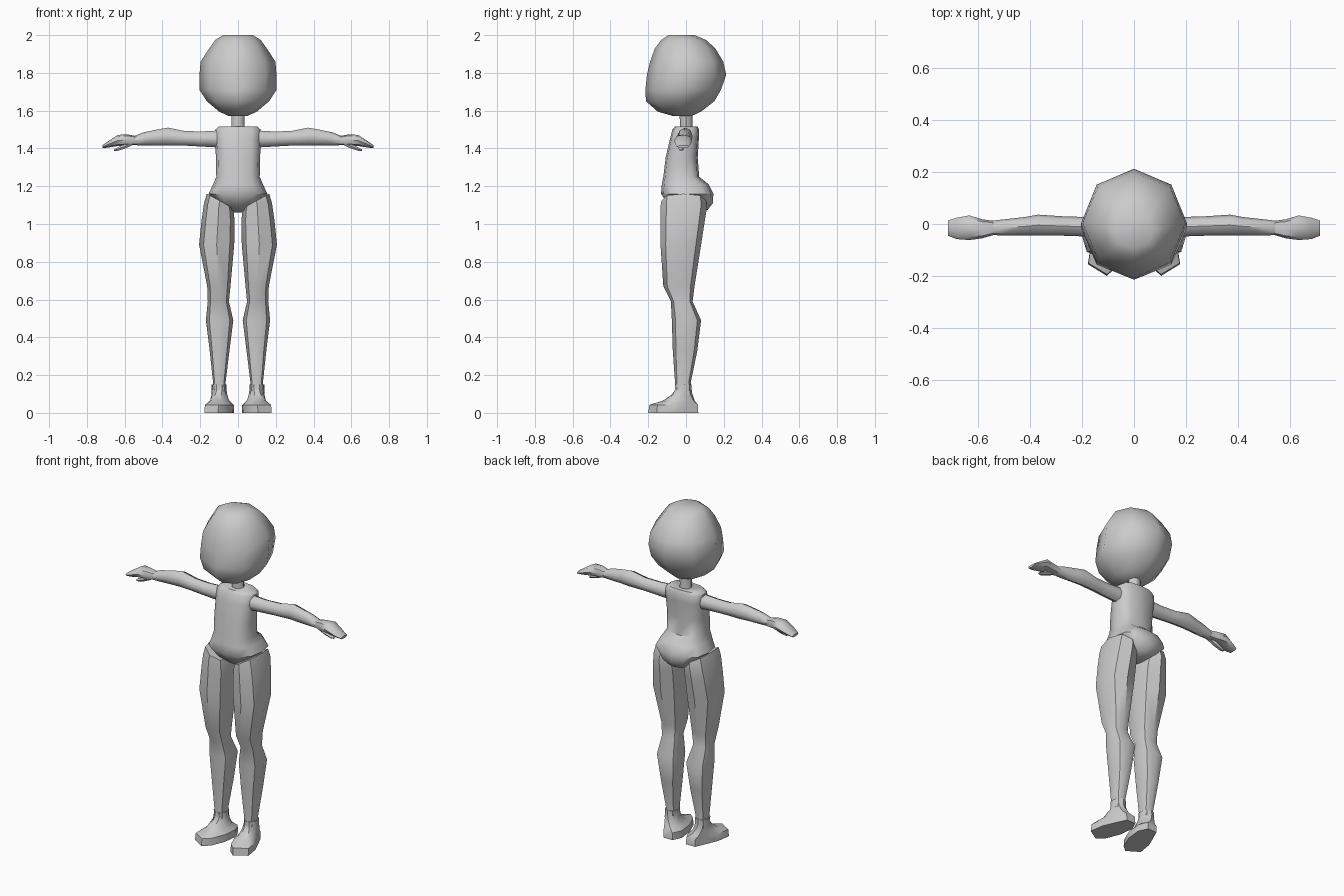
import bpy, bmesh
from math import sin, cos, pi, copysign, radians


def ring(box, n, power):
    """Rounded n-sided outline filling the box (u0, u1, v0, v1)."""
    u0, u1, v0, v1 = box
    pts = []
    for i in range(n):
        c, s = cos(2 * pi * i / n), sin(2 * pi * i / n)
        c = copysign(abs(c) ** power, c) if abs(c) > 1e-6 else 0
        s = copysign(abs(s) ** power, s) if abs(s) > 1e-6 else 0
        pts.append(((u0 + u1) / 2 + c * (u1 - u0) / 2, (v0 + v1) / 2 + s * (v1 - v0) / 2))
    return pts


def skin(name, rings, mirror=False, angle=45):
    """Bridge a list of 3D rings, cap the ends and shade."""
    bm = bmesh.new()
    rows = [[bm.verts.new(p) for p in r] for r in rings]
    n = len(rows[0])
    for a, b in zip(rows, rows[1:]):
        for i in range(n):
            j = (i + 1) % n
            bm.faces.new((a[i], a[j], b[j], b[i]))
    bm.faces.new(rows[0][::-1])
    bm.faces.new(rows[-1])
    bmesh.ops.recalc_face_normals(bm, faces=bm.faces)
    me = bpy.data.meshes.new(name)
    bm.to_mesh(me)
    bm.free()
    ob = bpy.data.objects.new(name, me)
    bpy.context.collection.objects.link(ob)
    if mirror:
        ob.modifiers.new("Mirror", 'MIRROR')
    bpy.ops.object.select_all(action='DESELECT')
    ob.select_set(True)
    bpy.context.view_layer.objects.active = ob
    bpy.ops.object.shade_smooth_by_angle(angle=radians(angle))
    return ob


def upright(name, secs, n=8, power=1.0, **kw):
    """Sections (z, x0, x1, y0, y1)."""
    return skin(name, [[(u, v, s[0]) for u, v in ring(s[1:], n, power)] for s in secs], **kw)


def sideways(name, secs, n=8, power=1.0, **kw):
    """Sections (x, y0, y1, z0, z1)."""
    return skin(name, [[(s[0], u, v) for u, v in ring(s[1:], n, power)] for s in secs], **kw)


def sym(secs):
    return [(z, -r, r, f, b) for z, r, f, b in secs]


# Head
upright("head", sym([
    (1.572, .05, -.07, .03), (1.595, .10, -.15, .08), (1.65, .165, -.212, .15),
    (1.71, .204, -.215, .185), (1.79, .204, -.207, .213), (1.86, .198, -.19, .197),
    (1.93, .152, -.165, .155), (1.975, .12, -.13, .105), (2.0, .078, -.092, .045)]))

# Neck
upright("neck", sym([(1.48, .04, -.035, .04), (1.53, .034, -.032, .034), (1.60, .036, -.035, .036)]))

# Torso and pelvis
upright("torso", sym([
    (1.06, .03, -.01, .08), (1.075, .06, -.06, .115), (1.11, .105, -.10, .142),
    (1.16, .155, -.132, .145), (1.21, .132, -.128, .12), (1.25, .115, -.12, .07),
    (1.35, .117, -.108, .062), (1.45, .121, -.085, .068), (1.50, .12, -.072, .07),
    (1.517, .10, -.058, .06)]), n=12, power=.72)

# Legs, with the top edge sloping down toward the crotch
leg = [(.10, .06, .14, -.06, .03), (.16, .066, .132, -.058, .025), (.33, .045, .15, -.07, .06),
       (.49, .025, .17, -.075, .08), (.59, .048, .16, -.08, .035), (.67, .04, .163, -.12, .045),
       (.89, .02, .206, -.135, .08), (1.02, .018, .193, -.135, .10), (1.09, .024, .18, -.135, .112),
       (1.125, .03, .165, -.13, .105)]
rings = []
for k, s in enumerate(leg):
    slope = {8: .25, 9: .55}.get(k, 0)
    rings.append([(u, v, s[0] + slope * (u - .1)) for u, v in ring(s[1:], 8, .85)])
skin("leg", rings, mirror=True)

# Feet, turned outward
sole = [(.135, 0), (.105, .065), (.045, .065), (.02, .01), (.03, -.08),
        (.065, -.165), (.105, -.2), (.178, -.155), (.165, -.07)]
ankle = [(.10 + .04 * cos(a), -.015 + .045 * sin(a))
         for a in [2 * pi * (i + .2) / 9 for i in range(9)]]
rings = []
for z, t in [(0, 0), (.042, .04), (.065, .55), (.10, .9), (.125, 1.0), (.15, .99)]:
    rings.append([(p[0] + (q[0] - p[0]) * t, p[1] + (q[1] - p[1]) * t, z)
                  for p, q in zip(sole, ankle)])
skin("foot", rings, mirror=True, angle=40)

# Arms and flat hands
sideways("arm", [
    (.10, -.052, .03, 1.405, 1.495), (.19, -.048, .027, 1.41, 1.49), (.28, -.045, .03, 1.415, 1.492),
    (.37, -.045, .036, 1.415, 1.51), (.42, -.045, .027, 1.415, 1.502), (.50, -.045, .018, 1.415, 1.485),
    (.555, -.042, .012, 1.418, 1.463)], mirror=True)
sideways("hand", [
    (.54, -.042, .012, 1.418, 1.466), (.585, -.055, .018, 1.416, 1.474), (.635, -.062, .033, 1.413, 1.472),
    (.685, -.058, .024, 1.405, 1.44), (.718, -.045, .014, 1.401, 1.417)], power=.85, mirror=True)

# Thumbs
sideways("thumb", [
    (.56, -.042, -.008, 1.415, 1.445), (.60, -.042, -.008, 1.397, 1.425),
    (.64, -.038, -.012, 1.385, 1.405), (.657, -.032, -.016, 1.385, 1.394)], n=6, mirror=True)
